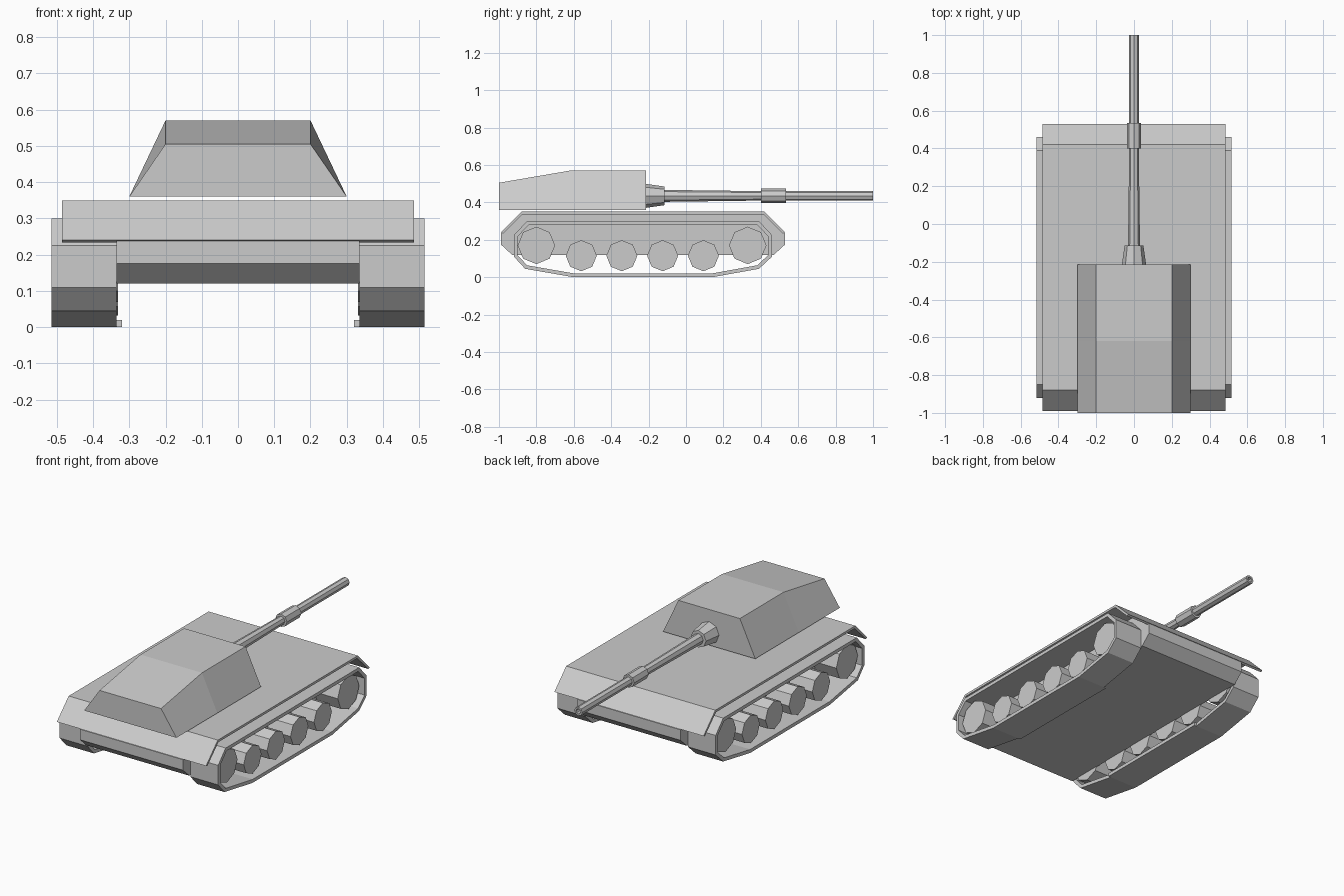
import bpy, bmesh, math
from mathutils import Vector

if "Cube" in bpy.data.objects:
    bpy.data.objects.remove(bpy.data.objects["Cube"])


def finish(name, bm, mirrored=False):
    bmesh.ops.recalc_face_normals(bm, faces=bm.faces)
    mesh = bpy.data.meshes.new(name)
    bm.to_mesh(mesh)
    bm.free()
    ob = bpy.data.objects.new(name, mesh)
    bpy.context.collection.objects.link(ob)
    if mirrored:
        ob.modifiers.new("mirror", 'MIRROR').use_mirror_merge = False
    return ob


def offset(profile, d):
    """Inset a clockwise-or-counterclockwise convex (y, z) profile by d."""
    pts = [Vector(p) for p in profile]
    mid = sum(pts, Vector((0, 0))) / len(pts)
    out = []
    for i, p in enumerate(pts):
        a = (p - pts[i - 1]).normalized()
        b = (pts[(i + 1) % len(pts)] - p).normalized()
        n1, n2 = Vector((-a.y, a.x)), Vector((-b.y, b.x))
        if n1.dot(mid - p) < 0:
            n1, n2 = -n1, -n2
        out.append(tuple(p + (n1 + n2) * d / (1 + n1.dot(n2))))
    return out


def prism(name, profile, x0, x1, mirrored=False):
    """Extrude a (y, z) profile along x."""
    bm = bmesh.new()
    a, b = [[bm.verts.new((x, y, z)) for y, z in profile] for x in (x0, x1)]
    bm.faces.new(a)
    bm.faces.new(b)
    for i in range(len(a)):
        bm.faces.new((a[i - 1], a[i], b[i], b[i - 1]))
    return finish(name, bm, mirrored)


def loft(name, rings, closed=False, mirrored=False):
    """Skin a list of rings; cap the ends, or join last ring to first."""
    bm = bmesh.new()
    vs = [[bm.verts.new(p) for p in r] for r in rings]
    pairs = list(zip(vs, vs[1:])) + ([(vs[-1], vs[0])] if closed else [])
    for a, b in pairs:
        for i in range(len(a)):
            bm.faces.new((a[i - 1], a[i], b[i], b[i - 1]))
    if not closed:
        bm.faces.new(vs[0])
        bm.faces.new(vs[-1])
    return finish(name, bm, mirrored)


def octagon(r):
    return [(r * math.cos(k * math.pi / 4), r * math.sin(k * math.pi / 4)) for k in range(8)]


# Hull tub between the tracks
prism("hull_tub", [(-.985, .237), (-.875, .342), (.415, .342), (.525, .237),
                   (.53, .237), (.53, .175), (.47, .12), (-.93, .12),
                   (-.99, .175), (-.99, .237)], -.335, .335)

# Thin deck plate with sloped ends, reaching over the tracks
top = [(-.99, .24), (-.88, .35), (.42, .35), (.53, .24)]
under = [(-.978, .234), (-.874, .336), (.414, .336), (.518, .234)]
prism("deck_plate", top + under[::-1], -.485, .485)

# Track belts
belt = [(-.92, .225), (-.92, .11), (-.86, .045), (-.60, 0), (.14, 0), (.39, .045),
        (.46, .11), (.46, .225), (.39, .30), (-.85, .30)]
inner = offset(belt, .02)
loft("track_belt", [[(x, y, z) for y, z in p] for p, x in
                    ((belt, .335), (belt, .515), (inner, .515), (inner, .335))],
     closed=True, mirrored=True)
prism("track_inner_lip", [(-.60, 0), (.14, 0), (.14, .02), (-.60, .02)], .32, .335, True)

# Wheels: two large end wheels and four road wheels per side
wheels = [(-.80, .17, .10), (.33, .17, .10)]
wheels += [(y, .115, .083) for y in (-.56, -.343, -.125, .093)]
for i, (cy, cz, r) in enumerate(wheels):
    kind = "end_wheel" if i < 2 else "road_wheel"
    prism(f"{kind}_{i + 1}", [(cy + a, cz + b) for a, b in octagon(r)], .331, .487, True)

# Turret with tapered sides and a sloped front roof
loft("turret", [[(-.30, y, .36), (.30, y, .36), (.20, y, z), (-.20, y, z)]
                for y, z in ((-1, .505), (-.62, .57), (-.215, .57))])


# Gun: stepped octagonal sections along y
def gun_part(name, sections):
    loft(name, [[(a, y, .435 + b) for a, b in octagon(r)] for y, r in sections])


gun_part("gun_mantlet", [(-.22, .065), (-.115, .05)])
gun_part("gun_barrel", [(-.12, .032), (.41, .025)])
gun_part("gun_collar", [(.40, .038), (.535, .038)])
gun_part("gun_muzzle", [(.53, .026), (1, .026), (1, .015), (.94, .015)])
